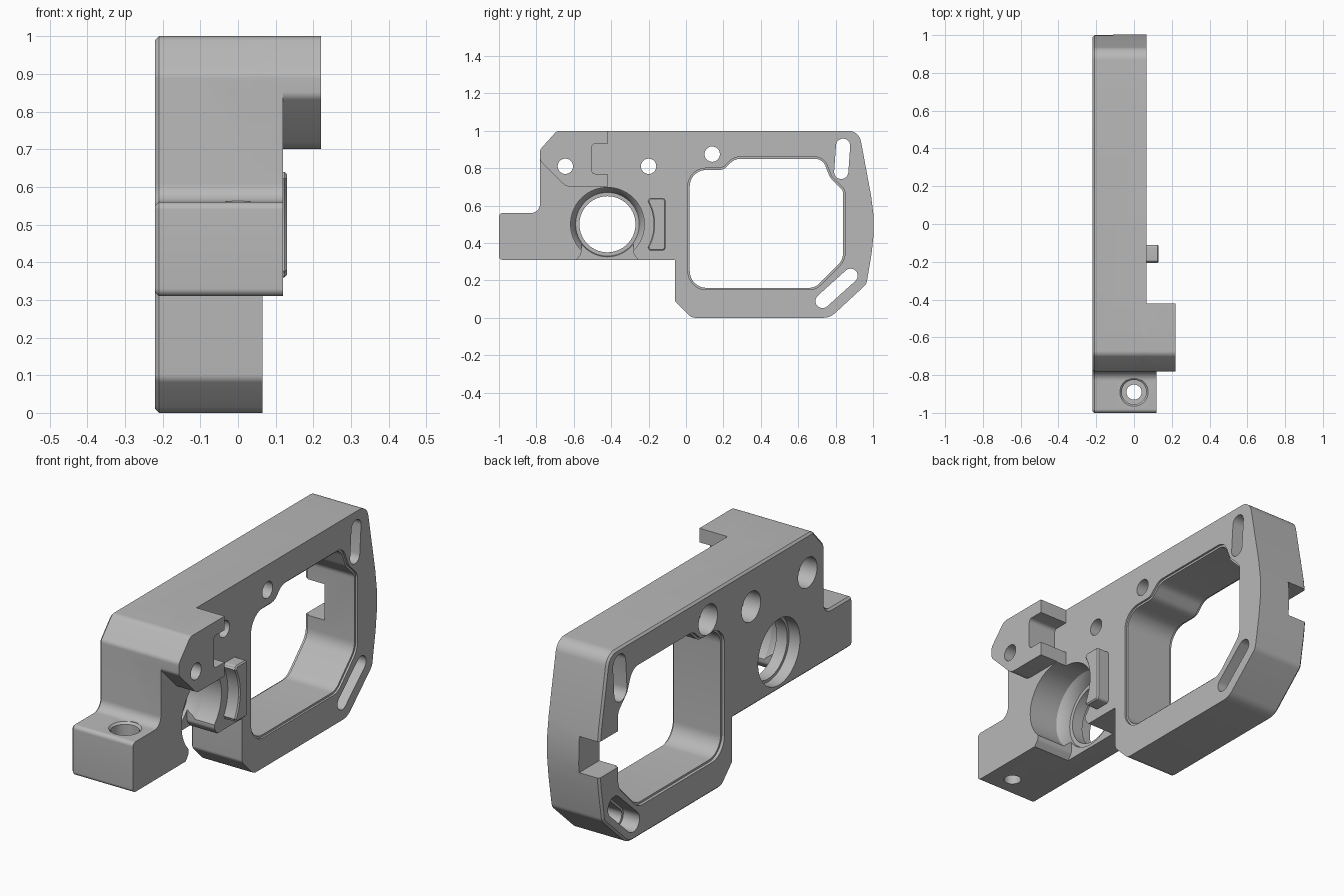
import bpy, bmesh, math
from mathutils import Vector

old = bpy.data.objects.get("Cube")
if old:
    bpy.data.objects.remove(old, do_unlink=True)

grey = bpy.data.materials.new("machined_grey")
grey.use_nodes = True
COLOUR = (0.48, 0.48, 0.48, 1)
grey.diffuse_color = COLOUR
grey.node_tree.nodes["Principled BSDF"].inputs["Base Color"].default_value = COLOUR


# ---- profile helpers, all outlines are counter-clockwise in (y, z)
def rounded(corners):
    """Outline from (y, z, radius) corners, each replaced by an arc."""
    out = []
    n = len(corners)
    for i, (y, z, r) in enumerate(corners):
        p = Vector((y, z))
        a = Vector(corners[i - 1][:2]) - p
        b = Vector(corners[(i + 1) % n][:2]) - p
        if r == 0:
            out.append(p)
            continue
        la, lb = a.length, b.length
        a.normalize()
        b.normalize()
        half = a.angle(b) / 2
        t = min(r / math.tan(half), 0.48 * la, 0.48 * lb)
        r = t * math.tan(half)
        centre = p + (a + b).normalized() * (r / math.sin(half))
        u, v = p + a * t - centre, p + b * t - centre
        sweep = u.angle(v)
        steps = max(3, math.ceil(sweep / 0.16))
        for k in range(steps + 1):
            f = k / steps
            w = (u * math.sin((1 - f) * sweep) + v * math.sin(f * sweep)) / math.sin(sweep)
            out.append(centre + w)
    return out


def box(y0, y1, z0, z1, r=0):
    return rounded([(y0, z0, r), (y1, z0, r), (y1, z1, r), (y0, z1, r)])


def capsule(a, b, r):
    a, b = Vector(a), Vector(b)
    d = (b - a).normalized()
    s = Vector((d.y, -d.x))
    angles = [math.pi * k / 12 for k in range(13)]
    return ([b + r * (s * math.cos(t) + d * math.sin(t)) for t in angles]
            + [a - r * (s * math.cos(t) + d * math.sin(t)) for t in angles])


def offset(pts, d):
    out = []
    for i, p in enumerate(pts):
        e, f = (p - pts[i - 1]).normalized(), (pts[(i + 1) % len(pts)] - p).normalized()
        m, n = Vector((e.y, -e.x)), Vector((f.y, -f.x))
        out.append(p + (m + n) * (d / (1 + m.dot(n))))
    return out


# ---- solid helpers
def loft(name, rings):
    bm = bmesh.new()
    loops = [[bm.verts.new(co) for co in ring] for ring in rings]
    n = len(loops[0])
    for lo, hi in zip(loops, loops[1:]):
        for i in range(n):
            j = (i + 1) % n
            bm.faces.new((lo[i], lo[j], hi[j], hi[i]))
    bm.faces.new(loops[0])
    bm.faces.new(loops[-1])
    bmesh.ops.recalc_face_normals(bm, faces=bm.faces)
    mesh = bpy.data.meshes.new(name)
    bm.to_mesh(mesh)
    bm.free()
    mesh.materials.append(grey)
    ob = bpy.data.objects.new(name, mesh)
    bpy.context.collection.objects.link(ob)
    return ob


def prism(name, pts, x0, x1, low=0, high=0):
    """Extrude along x with optional edge chamfers at either end."""
    layers = [(x0, -low)] + ([(x0 + low, 0)] if low else [])
    layers += ([(x1 - high, 0)] if high else []) + [(x1, -high)]
    return loft(name, [[(x, p.x, p.y) for p in (offset(pts, d) if d else pts)]
                       for x, d in layers])


def lathe(name, profile, centre, axis="x", sides=64):
    rings = []
    for h, r in profile:
        ring = []
        for k in range(sides):
            t = 2 * math.pi * k / sides
            u, v = centre[0] + r * math.cos(t), centre[1] + r * math.sin(t)
            ring.append((h, u, v) if axis == "x" else (u, v, h))
        rings.append(ring)
    return loft(name, rings)


def combine(ob, tool, operation):
    tool.hide_render = True
    mod = ob.modifiers.new("combine", "BOOLEAN")
    mod.operation, mod.solver, mod.object = operation, "EXACT", tool
    dg = bpy.context.evaluated_depsgraph_get()
    dg.update()
    mesh = bpy.data.meshes.new_from_object(ob.evaluated_get(dg))
    ob.modifiers.clear()
    ob.data = mesh
    bpy.data.objects.remove(tool, do_unlink=True)


# ---- main plate
front = [(-0.78, 1 - 0.1, 0.03), (-0.78, 0.56, 0.05), (-1, 0.56, 0.02), (-1, 0.31, 0.02)]
frame = prism("frame", rounded(front + [
    (-0.06, 0.31, 0), (-0.06, 0.09, 0.03), (0.03, 0, 0.05), (0.77, 0, 0.09),
    (0.965, 0.18, 0.05), (1.018, 0.5, 1.5), (0.925, 1, 0.07), (-0.69, 1, 0.04)]),
    -0.22, 0.065, low=0.01)

# ---- thicker front column and the overhanging lug
column = prism("column", rounded(front + [(-0.42, 0.31, 0), (-0.42, 1, 0), (-0.69, 1, 0.04)]),
               -0.1, 0.12)
combine(frame, column, "UNION")
lug = prism("lug", rounded([
    (-0.78, 0.84, 0.03), (-0.64, 0.7, 0.06), (-0.42, 0.7, 0), (-0.42, 1, 0),
    (-0.69, 1, 0.04), (-0.78, 0.9, 0.03)]), 0, 0.22)
combine(frame, lug, "UNION")

# ---- large window with chamfered rims
window = rounded([
    (0.02, 0.16, 0.09), (0.69, 0.16, 0.08), (0.84, 0.31, 0.09), (0.84, 0.68, 0.04),
    (0.77, 0.75, 0.05), (0.73, 0.85, 0.06), (0.26, 0.85, 0.07), (0.2, 0.79, 0.06),
    (0.02, 0.79, 0.1)])
cutters = [prism("window_cut", window, -0.3, 0.2)]
wide = offset(window, 0.01)
cutters += [prism("rim_cut", wide, -0.3, -0.205), prism("rim_cut", wide, 0.055, 0.2)]

# ---- slots, recessed on the left face
for a, b in (((0.83, 0.78), (0.84, 0.92)), ((0.73, 0.09), (0.88, 0.225))):
    cutters.append(prism("slot_cut", capsule(a, b, 0.038), -0.3, 0.2))
    cutters.append(prism("slot_recess", capsule(a, b, 0.05), -0.3, -0.13))

# ---- counterbored screw holes
for y, z in ((0.14, 0.875), (-0.2, 0.81), (-0.645, 0.81)):
    cutters.append(lathe("screw_cut", [(-0.3, 0.075), (-0.13, 0.075), (-0.13, 0.041),
                                       (0.3, 0.041)], (y, z), sides=40))
cutters.append(lathe("foot_hole", [(0.2, 0.04), (0.47, 0.04), (0.47, 0.065), (0.55, 0.065),
                                   (0.56, 0.075), (0.65, 0.075)], (0, -0.89), "z", 40))

# ---- stepped main bore, open at the bottom
cutters.append(lathe("bore_cut", [
    (-0.3, 0.165), (-0.16, 0.165), (-0.16, 0.15), (-0.1, 0.15), (-0.1, 0.17),
    (-0.08, 0.175), (-0.055, 0.187), (-0.04, 0.197), (0.3, 0.197)], (-0.42, 0.5)))
cutters.append(prism("bore_opening", rounded([
    (-0.6, 0.29, 0), (-0.24, 0.29, 0), (-0.28, 0.34, 0.03), (-0.28, 0.42, 0),
    (-0.56, 0.42, 0), (-0.56, 0.34, 0.03)]), -0.085, 0.3))

# ---- lug notch and rear wall notch
cutters.append(prism("lug_notch", box(-0.505, -0.3, 0.77, 0.93, 0.02), 0.065, 0.3))
cutters.append(prism("rear_notch", box(0.79, 1.1, 0.41, 0.59, 0.02), -0.3, -0.11))

for c in cutters:
    combine(frame, c, "DIFFERENCE")

# ---- raised stop with a concave side facing the bore
arc = [Vector((-0.42 + 0.247 * math.cos(t), 0.5 + 0.247 * math.sin(t)))
       for t in [0.52 - 0.08 * k for k in range(14)]]
stop = prism("raised_stop", rounded([(-0.2, 0.36, 0.01), (-0.11, 0.36, 0.015),
                                     (-0.11, 0.64, 0.015), (-0.2, 0.64, 0.01)]) + arc,
             0.05, 0.13, high=0.006)

# ---- smooth curved walls, sharp edges kept
bpy.ops.object.select_all(action="DESELECT")
for ob in (frame, stop):
    ob.select_set(True)
    bpy.context.view_layer.objects.active = ob
bpy.ops.object.shade_smooth_by_angle(angle=math.radians(25))
